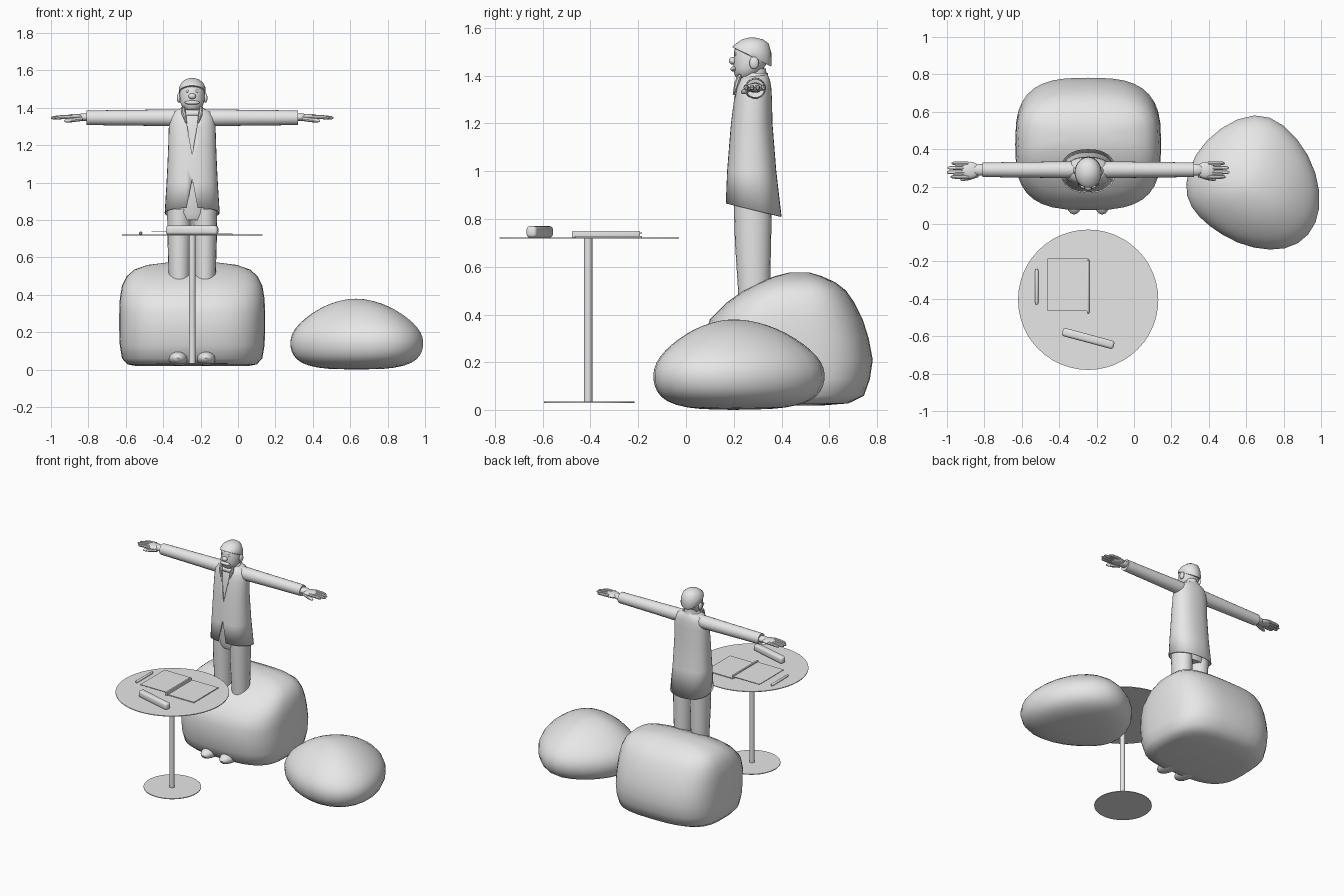
import bpy, bmesh, math
from mathutils import Vector, Matrix

if "Cube" in bpy.data.objects:
    bpy.data.objects.remove(bpy.data.objects["Cube"])

CX = -0.245  # centre line of the figure and the table
grey = bpy.data.materials.new("plain_grey")
grey.diffuse_color = (0.8, 0.8, 0.8, 1)
grey.use_nodes = True
grey.node_tree.nodes["Principled BSDF"].inputs["Base Color"].default_value = grey.diffuse_color


def finish(name, bm, angle=40):
    bmesh.ops.recalc_face_normals(bm, faces=bm.faces)
    me = bpy.data.meshes.new(name)
    bm.to_mesh(me)
    bm.free()
    me.materials.append(grey)
    ob = bpy.data.objects.new(name, me)
    bpy.context.collection.objects.link(ob)
    bpy.ops.object.select_all(action='DESELECT')
    ob.select_set(True)
    bpy.context.view_layer.objects.active = ob
    bpy.ops.object.shade_smooth_by_angle(angle=math.radians(angle))
    return ob


def loft(name, rings, bottom=True, top=True, angle=40):
    bm = bmesh.new()
    loops = [[bm.verts.new(p) for p in r] for r in rings]
    for a, b in zip(loops, loops[1:]):
        n = len(a)
        for i in range(n):
            bm.faces.new((a[i], a[(i + 1) % n], b[(i + 1) % n], b[i]))
    if bottom:
        bm.faces.new(loops[0])
    if top:
        bm.faces.new(loops[-1])
    return finish(name, bm, angle)


def oval(cx, rx, y0, y1, z, power=2, n=28, tilt=0):
    """Horizontal superellipse; tilt lowers the back of the ring."""
    pts = []
    for i in range(n):
        a = 2 * math.pi * i / n
        c, s = math.cos(a), math.sin(a)
        x = rx * math.copysign(abs(c) ** (2 / power), c)
        y = (y1 - y0) / 2 * math.copysign(abs(s) ** (2 / power), s)
        pts.append((cx + x, (y0 + y1) / 2 + y, z - tilt * y))
    return pts


def stack(name, cx, levels, power=2, n=28, **kw):
    return loft(name, [oval(cx, rx, y0, y1, z, power, n, *t) for z, rx, y0, y1, *t in levels], **kw)


def ball(name, loc, size, seg=18, angle=40):
    bm = bmesh.new()
    bmesh.ops.create_uvsphere(bm, u_segments=seg, v_segments=seg // 2 + 1, radius=1,
                              matrix=Matrix.Translation(loc) @ Matrix.Diagonal((*size, 1)))
    return finish(name, bm, angle)


def tube(name, path, n=12):
    """Tube through (point, radius) pairs."""
    d = (Vector(path[-1][0]) - Vector(path[0][0])).normalized()
    q = d.to_track_quat('Z', 'Y')
    return loft(name, [[Vector(p) + q @ Vector((r * math.cos(t), r * math.sin(t), 0))
                        for t in (2 * math.pi * i / n for i in range(n))] for p, r in path])


def box(name, loc, size, turn=0, bevel=0):
    bm = bmesh.new()
    bmesh.ops.create_cube(bm, size=1, matrix=Matrix.Translation(loc)
                          @ Matrix.Rotation(turn, 4, 'Z') @ Matrix.Diagonal((*size, 1)))
    if bevel:
        bmesh.ops.bevel(bm, geom=bm.edges[:], offset=bevel, segments=3, profile=0.5, affect='EDGES')
    return finish(name, bm, 35)


# Large square bean bag
stack("large_bean_bag", CX, [
    (.02, .30, .22, .58), (.028, .345, .15, .68), (.06, .375, .11, .745), (.13, .387, .085, .77),
    (.21, .39, .075, .782), (.30, .39, .075, .765), (.38, .387, .10, .74), (.45, .375, .17, .705),
    (.50, .35, .24, .67), (.535, .31, .31, .625), (.56, .24, .37, .57), (.575, .12, .43, .52)],
    power=3, n=36, angle=60)

# Low round bean bag, from one outline scaled at each height
outline = [(.65, .60), (.80, .54), (.94, .37), (1.0, .17), (.98, .0), (.88, -.115), (.73, -.145),
           (.55, -.105), (.40, -.01), (.30, .09), (.27, .21), (.32, .37), (.46, .52)]
mid = Vector((.63, .2))
heights = [(0, .4), (.02, .75), (.055, .92), (.10, .99), (.15, 1.01), (.20, .97), (.25, .86),
           (.30, .68), (.34, .49), (.368, .27), (.38, .08)]
bag = loft("low_bean_bag", [[(*(mid + (Vector(p) - mid) * s * 1.01), z) for p in outline]
                            for z, s in heights], angle=60)
bag.modifiers.new("soften", 'SUBSURF').render_levels = 1

# Table
def disc(name, r, z):
    stack(name, CX, [(z, r, -.405 - r, -.405 + r), (z + .005, r, -.405 - r, -.405 + r)], n=48)

disc("table_top", .375, .718)
disc("table_base", .19, .03)
tube("table_post", [((CX, -.41, .032), .018), ((CX, -.41, .72), .018)], 16)

# Things on the table
box("left_page", (-.352, -.325, .741), (.22, .28, .003))
box("right_page", (-.137, -.325, .726), (.215, .28, .006))
box("book_spine", (CX, -.335, .736), (.014, .285, .027), bevel=.004)
box("case", (CX, -.612, .746), (.285, .045, .048), turn=math.radians(-15), bevel=.014)
tube("pen", [((-.52, -.43, .73), .005), ((-.52, -.42, .73), .009),
             ((-.52, -.25, .73), .009), ((-.52, -.24, .73), .005)], 10)

# Coat with an open front slit and neckline
body = [(.8375, .147, .165, .40, .235), (1.0, .137, .172, .378), (1.1, .132, .18, .37),
        (1.2, .128, .188, .362), (1.3, .125, .20, .36), (1.35, .119, .21, .357),
        (1.38, .10, .222, .352), (1.395, .065, .24, .345), (1.405, .045, .25, .34)]
coat = stack("coat", CX, body, power=2.3, n=32, bottom=False)
thick = coat.modifiers.new("cloth", 'SOLIDIFY')
thick.thickness = .006
stack("shirt", CX, [(z, rx - .009, y0 + .009, y1 - .009) for z, rx, y0, y1, *t in body[1:]],
      power=2.3, n=32)


def wedge(name, z_point, z_wide, half):
    tri = [(0, z_point), (half, z_wide), (-half, z_wide)]
    cutter = loft(name, [[(CX + x, y, z) for x, z in tri] for y in (.1, .24)])
    cutter.hide_render = True
    cutter.hide_viewport = True
    cut = coat.modifiers.new(name, 'BOOLEAN')
    cut.operation = 'DIFFERENCE'
    cut.object = cutter


wedge("slit_cutter", 1.02, .80, .042)
wedge("neckline_cutter", 1.15, 1.36, .036)

# Trousers seat, neck, collar
stack("trouser_seat", CX, [(.80, .10, .215, .355), (.84, .125, .2, .36), (1.0, .12, .2, .35)])
stack("neck", CX, [(1.36, .045, .245, .34), (1.43, .042, .25, .335)], n=20)
stack("collar", CX, [(1.37, .075, .222, .352), (1.395, .062, .225, .345), (1.412, .052, .235, .342),
                     (1.405, .045, .245, .338)], n=24)

# Head and hair
stack("head", CX, [
    (1.388, .03, .215, .27), (1.398, .05, .205, .30), (1.43, .064, .198, .325), (1.46, .067, .2, .343),
    (1.50, .067, .2, .352), (1.53, .056, .213, .342), (1.548, .036, .235, .32), (1.554, .012, .26, .29)],
    angle=60)
stack("hair", CX, [
    (1.478, .068, .196, .355, .5), (1.482, .072, .194, .359, .45), (1.51, .07, .197, .357, .18),
    (1.535, .058, .211, .346), (1.552, .037, .235, .322), (1.559, .012, .262, .29)], angle=50)
ball("nose", (CX, .197, 1.462), (.02, .018, .016))
ball("moustache", (CX, .2, 1.428), (.042, .014, .011))

# Mirrored parts: face, arms, hands, legs, shoes
for s, side in ((-1, "left"), (1, "right")):
    def at(d, y, z):
        return (CX + s * d, y, z)
    ball(side + "_ear", at(.071, .285, 1.453), (.011, .02, .026))
    ball(side + "_eye", at(.026, .207, 1.49), (.007, .005, .009), 10)
    tube(side + "_lapel", [(at(.048, .226, 1.405), .008), (at(.045, .214, 1.37), .012),
                           (at(.032, .199, 1.32), .004)], 8)
    tube(side + "_sleeve", [(at(.07, .29, 1.347), .044), (at(.125, .29, 1.347), .045),
                            (at(.3, .29, 1.347), .042), (at(.565, .29, 1.347), .039),
                            (at(.562, .29, 1.347), .03)], 20)
    ball(side + "_wrist", at(.575, .29, 1.35), (.05, .031, .021))
    ball(side + "_palm", at(.63, .288, 1.35), (.05, .045, .017))
    for k, reach in enumerate((.735, .755, .752, .73)):
        y = .252 + .024 * k
        tube(f"{side}_finger_{k + 1}", [(at(.64, y, 1.352), .011), (at(.70, y, 1.35), .011),
                                        (at(reach - .01, y, 1.347), .009), (at(reach, y, 1.346), .004)], 8)
    tube(side + "_thumb", [(at(.59, .262, 1.342), .012), (at(.64, .246, 1.335), .012),
                           (at(.675, .238, 1.331), .009), (at(.683, .236, 1.33), .004)], 8)
    stack(side + "_trouser_leg", CX + s * .068, [
        (.06, .05, .225, .34), (.5, .058, .218, .352), (.7, .064, .205, .356), (.86, .066, .2, .36)], n=20)
    ball(side + "_shoe", at(.075, .17, .062), (.055, .12, .042))
